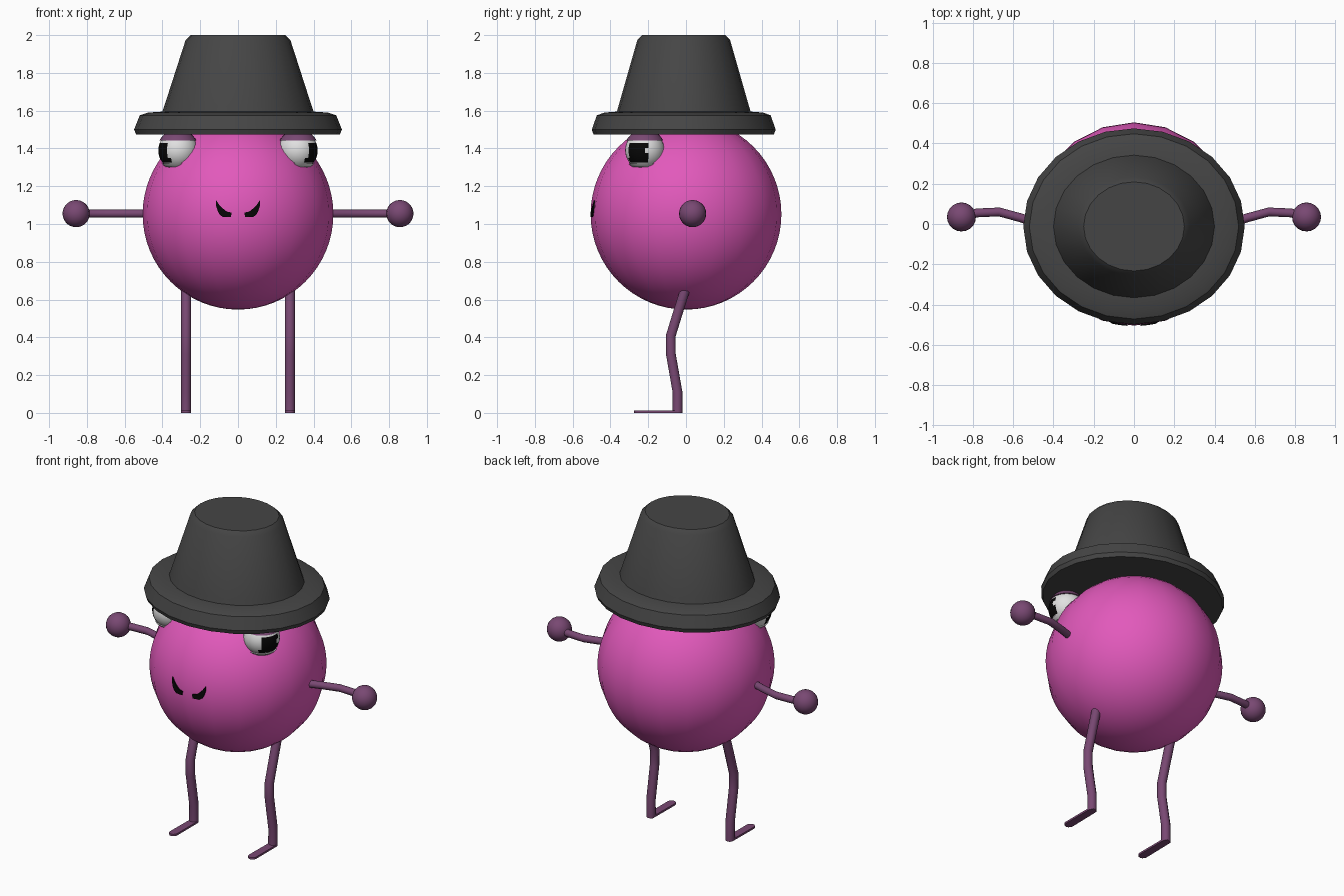
import bpy, bmesh, math
from mathutils import Vector, Matrix

if "Cube" in bpy.data.objects:
    bpy.data.objects.remove(bpy.data.objects["Cube"])


def material(name, r, g, b):
    m = bpy.data.materials.new(name)
    m.diffuse_color = (r, g, b, 1)
    m.use_nodes = True
    m.node_tree.nodes["Principled BSDF"].inputs["Base Color"].default_value = m.diffuse_color
    return m


PINK = material("pink", 0.76, 0.10, 0.50)
PURPLE = material("dull purple", 0.19, 0.065, 0.17)
CHARCOAL = material("charcoal", 0.06, 0.06, 0.06)
WHITE = material("eye white", 0.75, 0.75, 0.75)
BLACK = material("black", 0.002, 0.002, 0.002)


def finish(name, bm, mats, smooth=35):
    bmesh.ops.recalc_face_normals(bm, faces=bm.faces)
    me = bpy.data.meshes.new(name)
    bm.to_mesh(me)
    bm.free()
    ob = bpy.data.objects.new(name, me)
    bpy.context.collection.objects.link(ob)
    for m in mats:
        me.materials.append(m)
    bpy.ops.object.select_all(action='DESELECT')
    ob.select_set(True)
    bpy.context.view_layer.objects.active = ob
    if smooth:
        bpy.ops.object.shade_smooth_by_angle(angle=math.radians(smooth))
    return ob


def sphere(centre, r, segs, rings):
    bm = bmesh.new()
    bmesh.ops.create_uvsphere(bm, u_segments=segs, v_segments=rings, radius=r,
                              matrix=Matrix.Translation(centre))
    return bm


def tube(name, points, r, mat):
    cu = bpy.data.curves.new(name, 'CURVE')
    cu.dimensions = '3D'
    cu.bevel_depth = r
    cu.bevel_resolution = 3
    cu.use_fill_caps = True
    sp = cu.splines.new('POLY')
    sp.points.add(len(points) - 1)
    for p, co in zip(sp.points, points):
        p.co = (*co, 1)
    ob = bpy.data.objects.new(name, cu)
    bpy.context.collection.objects.link(ob)
    cu.materials.append(mat)
    bpy.ops.object.select_all(action='DESELECT')
    ob.select_set(True)
    bpy.context.view_layer.objects.active = ob
    bpy.ops.object.convert(target='MESH')
    bpy.ops.object.shade_smooth_by_angle(angle=math.radians(40))


# Round body
BODY_Z, BODY_R = 1.052, 0.505
finish("body", sphere((0, 0, BODY_Z), BODY_R, 20, 32), [PINK])

# Hat: oval lathe from brim underside to crown
profile = [(0, 1.475), (0.54, 1.475), (0.55, 1.50), (0.52, 1.575), (0.475, 1.59),
           (0.40, 1.595), (0.39, 1.625), (0.277, 1.975), (0.25, 2.0), (0, 2.0)]
bm = bmesh.new()
verts = [bm.verts.new((r, 0, z)) for r, z in profile]
edges = [bm.edges.new(pair) for pair in zip(verts, verts[1:])]
bmesh.ops.spin(bm, geom=verts + edges, cent=(0, 0, 0), axis=(0, 0, 1),
               angle=math.tau, steps=24)
bmesh.ops.remove_doubles(bm, verts=bm.verts, dist=0.0005)
for v in bm.verts:
    v.co.y = v.co.y * 0.885 - 0.012
finish("hat", bm, [CHARCOAL], 30)

for s, side in ((-1, "left"), (1, "right")):
    # Arm and hand
    tube(side + "_arm", [(s * x, y, 1.055) for x, y in
         ((0.47, 0.0), (0.56, 0.03), (0.67, 0.06), (0.78, 0.055), (0.85, 0.035))],
         0.022, PURPLE)
    finish(side + "_hand", sphere((s * 0.857, 0.035, 1.055), 0.072, 20, 14), [PURPLE])

    # Leg and thin foot
    x = s * 0.275
    tube(side + "_leg", [(x, y, z) for y, z in
         ((-0.005, 0.65), (-0.04, 0.54), (-0.08, 0.41), (-0.08, 0.31),
          (-0.045, 0.11), (-0.045, 0.004))], 0.027, PURPLE)
    bm = bmesh.new()
    outline = [(x + 0.026 * math.cos(a), (-0.045 if a < math.pi else -0.248)
                + 0.026 * math.sin(a))
               for a in [math.pi * i / 6 for i in range(7)]
               + [math.pi * (1.0001 + i / 6) for i in range(7)]]
    face = bm.faces.new([bm.verts.new((px, py, 0)) for px, py in outline])
    ext = bmesh.ops.extrude_face_region(bm, geom=[face])
    for v in ext["geom"]:
        if isinstance(v, bmesh.types.BMVert):
            v.co.z = 0.012
    finish(side + "_foot", bm, [PURPLE])

    # Eyeball with a squarish pupil cut into its outer side
    c = Vector((s * 0.318, -0.218, 1.39))
    bm = sphere(c, 0.104, 32, 24)
    for f in bm.faces:
        d = f.calc_center_median() - c
        if d.x * s > 0 and -0.082 < d.y < 0.01 and -0.058 < d.z < 0.036:
            f.material_index = 1
    finish(side + "_eye", bm, [WHITE, BLACK])

    # Eyelid caps above and below
    for part, mat, sign, cut in (("upper_lid", PURPLE, 1, 0.052),
                                 ("lower_lid", WHITE, -1, 0.07)):
        bm = sphere(c, 0.111, 24, 20)
        bmesh.ops.bisect_plane(bm, geom=bm.verts[:] + bm.edges[:] + bm.faces[:],
                               plane_co=c + Vector((0, 0, sign * cut)),
                               plane_no=(0, 0, sign), clear_inner=True)
        bmesh.ops.holes_fill(bm, edges=[e for e in bm.edges if e.is_boundary])
        for v in bm.verts:
            v.co.z = c.z + max(-0.088, v.co.z - c.z)
        finish(side + "_" + part, bm, [mat])

    # Smile corner: thin curved plate on the body
    upper = [(0.115, 1.125), (0.098, 1.10), (0.08, 1.082), (0.06, 1.066), (0.033, 1.06)]
    lower = [(0.117, 1.10), (0.108, 1.07), (0.098, 1.05), (0.08, 1.037), (0.038, 1.037)]
    bm = bmesh.new()
    rows = [[bm.verts.new((s * px, -math.sqrt(BODY_R**2 - px**2 - (pz - BODY_Z)**2) - 0.002, pz))
             for px, pz in row] for row in (upper, lower)]
    for i in range(4):
        bm.faces.new((rows[0][i], rows[0][i + 1], rows[1][i + 1], rows[1][i]))
    ext = bmesh.ops.extrude_face_region(bm, geom=bm.faces[:])
    for v in ext["geom"]:
        if isinstance(v, bmesh.types.BMVert):
            v.co.y += 0.008
    finish(side + "_smile", bm, [BLACK], 0)
